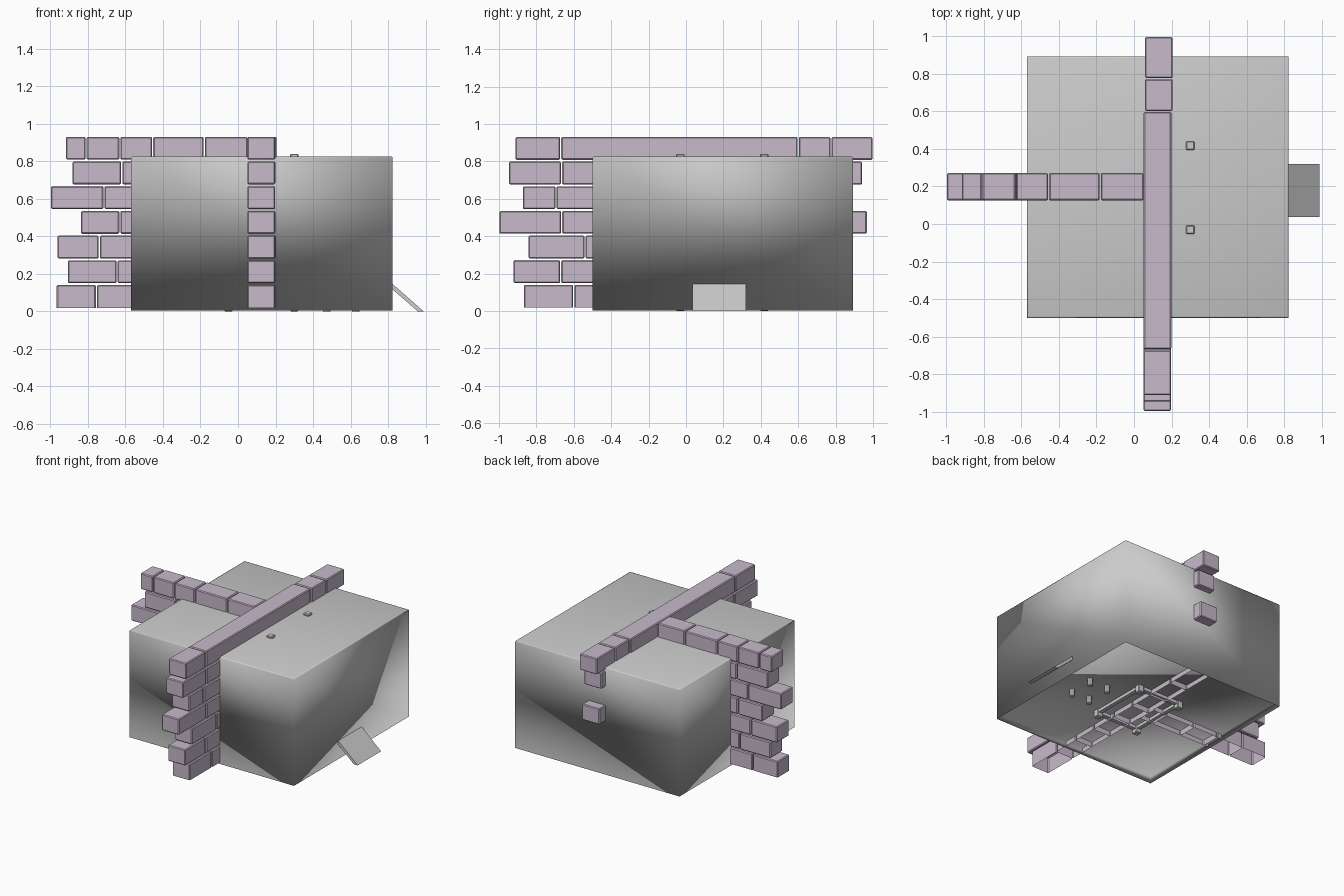
import bpy, bmesh, math, random
from mathutils import Matrix, Vector

if "Cube" in bpy.data.objects:
    bpy.data.objects.remove(bpy.data.objects["Cube"])

random.seed(4)
brick_mat = bpy.data.materials.new("brick_purple")
brick_mat.diffuse_color = (0.58, 0.49, 0.60, 1)
brick_mat.use_nodes = True
brick_mat.node_tree.nodes["Principled BSDF"].inputs["Base Color"].default_value = brick_mat.diffuse_color


def finish(name, bm, mat=None, smooth=False):
    me = bpy.data.meshes.new(name)
    bmesh.ops.recalc_face_normals(bm, faces=bm.faces)
    for f in bm.faces:
        f.smooth = smooth
    bm.to_mesh(me)
    bm.free()
    ob = bpy.data.objects.new(name, me)
    bpy.context.collection.objects.link(ob)
    if mat:
        me.materials.append(mat)
    return ob


def add_box(bm, lo, hi, bevel=0.0, open_bottom=False):
    lo, hi = Vector(lo), Vector(hi)
    m = Matrix.Translation((lo + hi) / 2) @ Matrix.Diagonal((*(hi - lo), 1))
    vs = bmesh.ops.create_cube(bm, size=1, matrix=m)["verts"]
    if open_bottom:
        low = [f for f in {f for v in vs for f in v.link_faces} if f.calc_center_median().z < lo.z + 1e-5]
        bmesh.ops.delete(bm, geom=low, context="FACES_ONLY")
    if bevel:
        edges = list({e for v in vs for e in v.link_edges if len(e.link_faces) == 2})
        bmesh.ops.bevel(bm, geom=edges, offset=bevel, segments=1, affect="EDGES")


def fill(joints, end):
    """Continue a row of joints with bricks of varied length up to its end."""
    out = list(joints)
    while end - out[-1] > 0.36:
        out.append(out[-1] + random.uniform(0.19, 0.26))
    return out + [end]


def brick_wall(name, rows, place):
    bm = bmesh.new()
    for i, row in enumerate(rows):
        z0 = 0.018 + 0.1318 * i
        for a, b in zip(row, row[1:]):
            lo, hi = place(a + 0.003, b - 0.003)
            add_box(bm, (*lo, z0), (*hi, z0 + 0.122), 0.006, i == 0)
    return finish(name, bm, brick_mat)


# Long wall running front to back, with ragged ends
starts = [(-.87, -.60), (-.925, -.67), (-.845, -.54), (-1.0, -.665),
          (-.875, -.695), (-.95, -.665)]
ends = [.88, .86, .87, .97, .895, .945]
rows = [fill(s, e) for s, e in zip(starts, ends)]
rows.append([-.915, -.67, .6, .775, 1.0])


def along_y(a, b):
    x = 0.05 + 0.005 * (a + 1)
    return (x, a), (x + 0.147, b)


brick_wall("long_brick_wall", rows, along_y)

# Side wall meeting it in a T
starts = [(-.97, -.755), (-.91, -.645), (-.965, -.74), (-.84, -.63),
          (-1.0, -.715), (-.885, -.62)]
rows = [fill(s, 0.053) for s in starts]
rows.append([-.92, -.81, -.63, -.455, -.18, .053])
brick_wall("side_brick_wall", rows, lambda a, b: ((a, 0.126), (b, 0.272)))

# Large grey block with softened edges and a recessed underside
bm = bmesh.new()
add_box(bm, (-.57, -.5, 0.004), (.825, .893, .826))
base = [f for f in bm.faces if f.normal.z < -0.9]
bmesh.ops.inset_region(bm, faces=base, thickness=0.006, depth=0)
bmesh.ops.translate(bm, verts=base[0].verts, vec=(0, 0, 0.05))
rim = [e for e in bm.edges if all(v.co.z > .8 for v in e.verts)]
bmesh.ops.bevel(bm, geom=rim, offset=0.008, segments=2, affect="EDGES", profile=0.5)
block = finish("grey_block", bm, smooth=True)

# Chair: back posts poke through the block, front legs stop at the seat
bm = bmesh.new()
for x, top in ((-.05, .4), (.3, .84)):
    for y in (-.03, .418):
        add_box(bm, (x - .023, y - .023, 0), (x + .023, y + .023, top), .005)
finish("chair_legs", bm)
bm = bmesh.new()
for y in (-.03, .418):
    add_box(bm, (-.06, y - .015, .03), (.31, y + .015, .06))
for x in (-.05, .3):
    add_box(bm, (x - .015, -.04, .031), (x + .015, .428, .059))
finish("chair_stretchers", bm)
bm = bmesh.new()
add_box(bm, (-.075, -.055, .4), (.325, .443, .43), .005)
finish("chair_seat", bm)

# Stool feet and top
bm = bmesh.new()
for x in (.473, .627):
    for y in (.08, .275):
        bmesh.ops.create_cone(bm, cap_ends=True, segments=8, radius1=.02, radius2=.02,
                              depth=.15, matrix=Matrix.Translation((x, y, .075)))
finish("stool_legs", bm)
bm = bmesh.new()
add_box(bm, (.44, .036, .15), (.80, .32, .175))
finish("stool_top", bm)

# Sloping foot plate on the right side
bm = bmesh.new()
profile = [(.99, 0), (.80, .167), (.78, .155), (.958, 0)]
face = bm.faces.new([bm.verts.new((x, .036, z)) for x, z in profile])
side = bmesh.ops.extrude_face_region(bm, geom=[face])["geom"]
bmesh.ops.translate(bm, vec=(0, .284, 0), verts=[v for v in side if isinstance(v, bmesh.types.BMVert)])
finish("foot_plate", bm)
